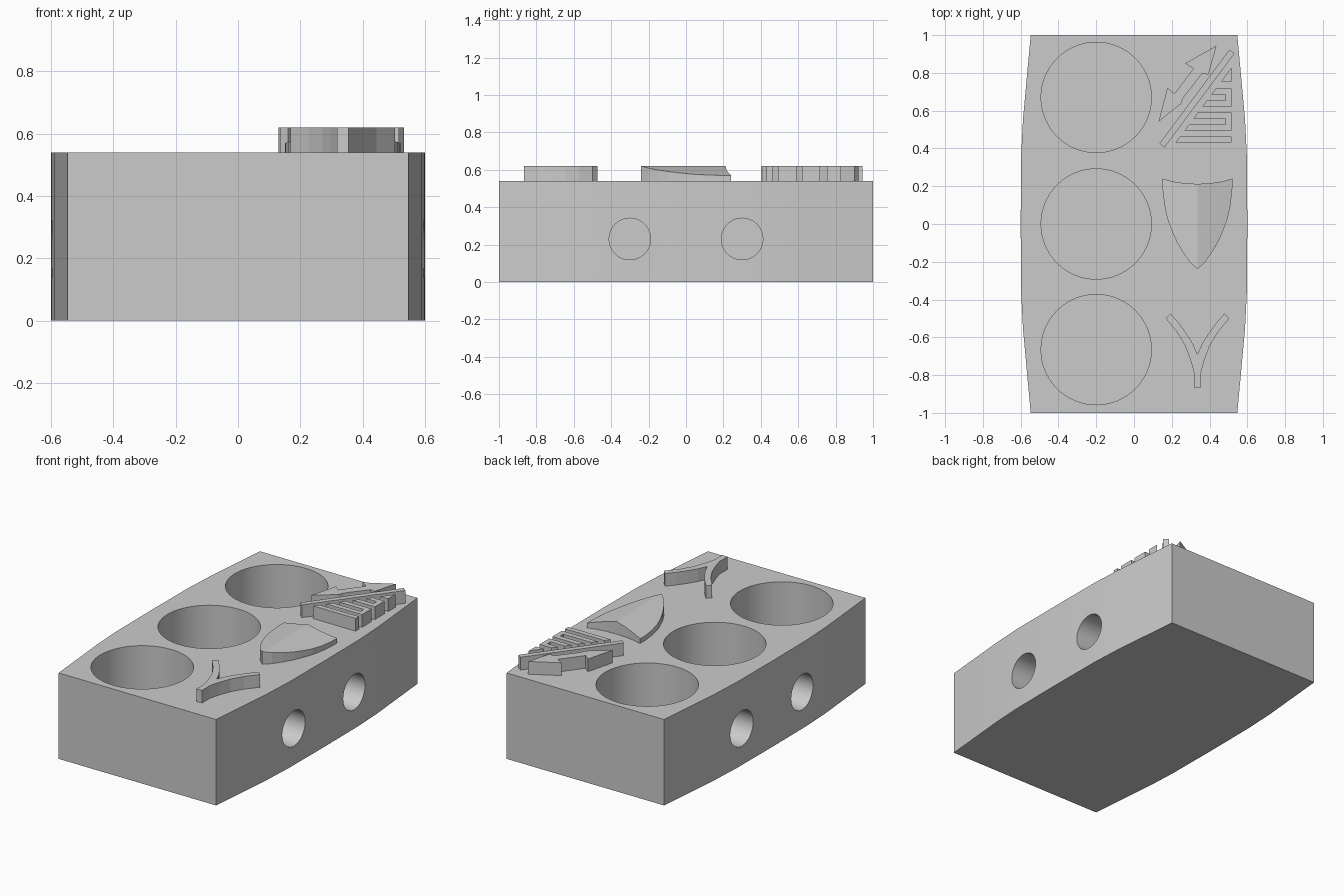
import bpy, bmesh, math
from mathutils import Matrix

cube = bpy.data.objects.get("Cube")
if cube:
    bpy.data.objects.remove(cube, do_unlink=True)

grey = bpy.data.materials.new("plain grey")
grey.use_nodes = True
COLOUR = (0.6, 0.6, 0.6, 1)
grey.diffuse_color = COLOUR
grey.node_tree.nodes["Principled BSDF"].inputs["Base Color"].default_value = COLOUR

TOP, RELIEF, SUNK = 0.54, 0.62, 0.53
AXIS = 0.336  # shared centre line of the shield and the fork


def finish(name, bm):
    bmesh.ops.recalc_face_normals(bm, faces=bm.faces)
    mesh = bpy.data.meshes.new(name)
    bm.to_mesh(mesh)
    bm.free()
    obj = bpy.data.objects.new(name, mesh)
    bpy.context.collection.objects.link(obj)
    mesh.materials.append(grey)
    return obj


def prism(name, outline, bottom=SUNK, top=lambda x, y: RELIEF):
    """Extrude an outline from a flat bottom to a height given by top(x, y)."""
    bm = bmesh.new()
    low = [bm.verts.new((x, y, bottom)) for x, y in outline]
    high = [bm.verts.new((x, y, top(x, y))) for x, y in outline]
    bm.faces.new(low[::-1])
    bm.faces.new(high)
    for i in range(len(low)):
        j = (i + 1) % len(low)
        bm.faces.new((low[i], low[j], high[j], high[i]))
    return finish(name, bm)


def smooth(obj):
    bpy.ops.object.select_all(action="DESELECT")
    obj.select_set(True)
    bpy.context.view_layer.objects.active = obj
    bpy.ops.object.shade_smooth_by_angle(angle=math.radians(30))


# Block with gently bulging long sides
side = [(0.547, 1), (0.588, 0.55), (0.598, 0.35), (0.6, 0)]
right = side + [(x, -y) for x, y in side[-2::-1]]
block = prism("block", right + [(-x, -y) for x, y in right], 0, lambda x, y: TOP)

# Round wells in the top and blind holes in both long sides
bm = bmesh.new()
for y in (-0.665, 0, 0.67):
    bmesh.ops.create_cone(bm, cap_ends=True, segments=64, radius1=0.292, radius2=0.292,
                          depth=0.6, matrix=Matrix.Translation((-0.2, y, 0.4)))
for s in (-1, 1):
    for y in (-0.3, 0.3):
        place = Matrix.Translation((s * 0.58, y, 0.23)) @ Matrix.Rotation(math.pi / 2, 4, "Y")
        bmesh.ops.create_cone(bm, cap_ends=True, segments=48, radius1=0.111, radius2=0.111,
                              depth=0.3, matrix=place)
cutter = finish("hole_cutter", bm)
cutter.hide_render = True
cut = block.modifiers.new("holes", "BOOLEAN")
cut.object, cut.operation, cut.solver = cutter, "DIFFERENCE", "EXACT"
bpy.context.view_layer.objects.active = block
bpy.ops.object.modifier_apply(modifier=cut.name)
bpy.data.objects.remove(cutter, do_unlink=True)
smooth(block)

# Shield: two halves sloping away from a level ridge
edge = [(0, 0.212), (0.07, 0.216), (0.13, 0.225), (0.185, 0.24), (0.184, 0.18), (0.175, 0.1),
        (0.16, 0.03), (0.138, -0.03), (0.112, -0.09), (0.08, -0.145), (0.042, -0.2), (0, -0.24)]
for s, half in ((-1, "right"), (1, "left")):
    prism("shield_" + half, [(AXIS + s * x, y) for x, y in edge],
          top=lambda x, y: RELIEF - 0.27 * abs(x - AXIS))

# Fork with two curved arms
arm = [(0.019, -0.865), (0.019, -0.785), (0.037, -0.72), (0.065, -0.645), (0.108, -0.573),
       (0.168, -0.5), (0.142, -0.474), (0.098, -0.525), (0.055, -0.585), (0.024, -0.635)]
fork = arm + [(0, -0.69)] + [(-x, y) for x, y in arm[::-1]]
prism("fork", [(AXIS + x, y) for x, y in fork])

# Double-headed arrow and the diagonal bar beside it
prism("double_arrow", [(0.437, 0.944), (0.27, 0.85), (0.315, 0.823), (0.214, 0.69),
                       (0.177, 0.722), (0.13, 0.542), (0.25, 0.638), (0.262, 0.67),
                       (0.362, 0.797), (0.394, 0.791)])
prism("diagonal_bar", [(0.135, 0.426), (0.161, 0.405), (0.532, 0.902), (0.505, 0.923)])

# Triangle of stripes, clipped by a sloping left edge
EDGE, PEAK = 0.516, 0.828


def slope(y):
    return EDGE - (PEAK - y) * 0.747


prism("stripe_tip", [(EDGE, PEAK), (slope(0.754), 0.754), (EDGE, 0.754)])
PITCH, WIDE = 0.0635, 0.032
for i in range(5):
    hi = 0.717 - i * PITCH
    lo = hi - WIDE
    if i in (0, 2):  # this stripe turns back into the next one
        hi2, lo2 = hi - PITCH, lo - PITCH
        inner = EDGE - WIDE
        prism("folded_stripe", [(slope(hi), hi), (EDGE, hi), (EDGE, lo2), (slope(lo2), lo2),
                                (slope(hi2), hi2), (inner, hi2), (inner, lo), (slope(lo), lo)])
    elif i == 4:
        prism("base_stripe", [(slope(hi), hi), (EDGE, hi), (EDGE, lo), (slope(lo), lo)])
